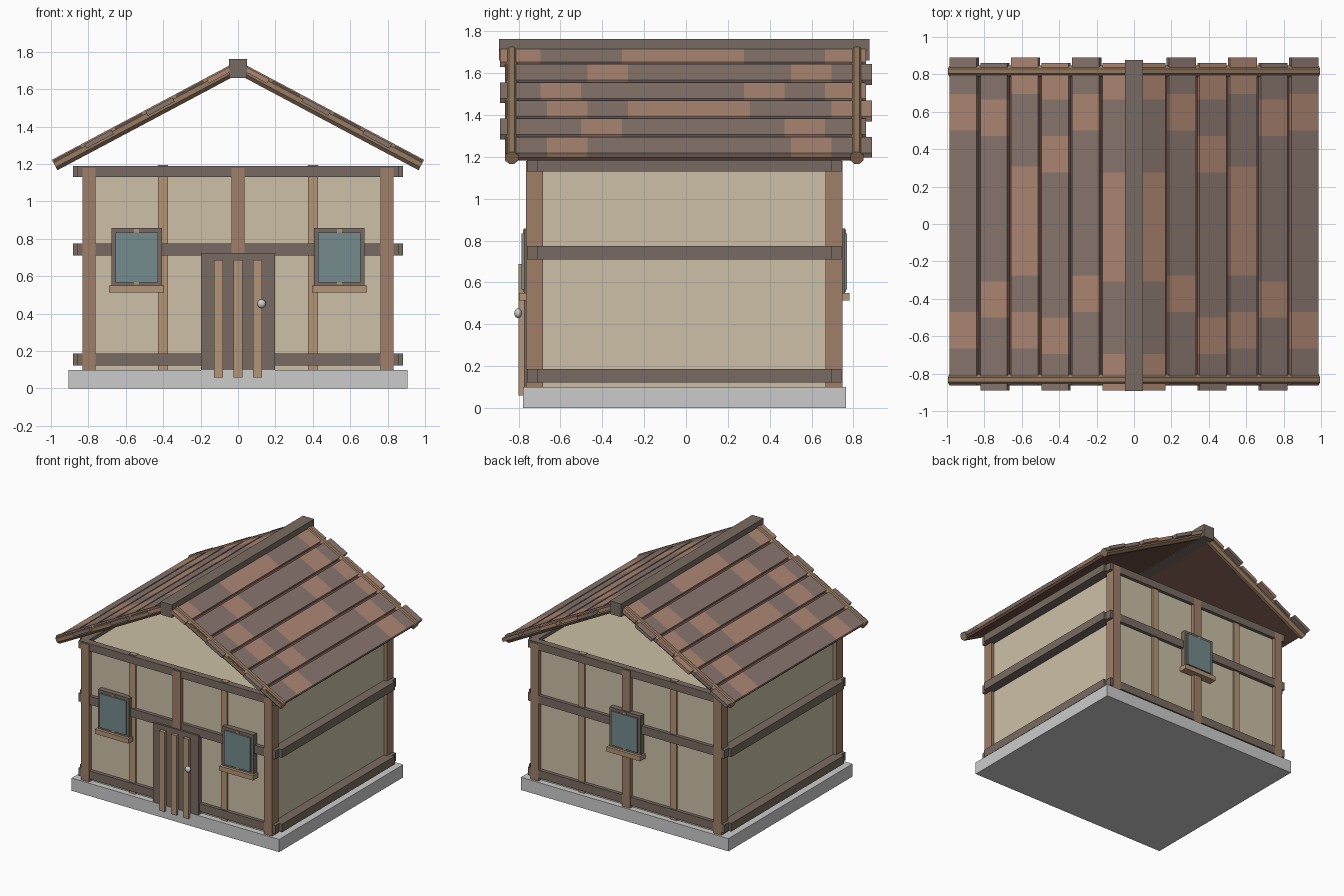
import bpy, bmesh, math
from mathutils import Matrix, Vector

if "Cube" in bpy.data.objects:
    bpy.data.objects.remove(bpy.data.objects["Cube"])

CY = -0.008                      # y centre of the house body
ANGLE = math.radians(28)         # roof pitch
APEX = 1.716


def material(name, r, g, b):
    m = bpy.data.materials.new(name)
    m.diffuse_color = [(c / 255) ** 2.2 for c in (r, g, b)] + [1]
    m.use_nodes = True
    m.node_tree.nodes["Principled BSDF"].inputs["Base Color"].default_value = m.diffuse_color
    return m


PLASTER = material("plaster", 203, 191, 165)
POST = material("post_wood", 158, 126, 104)
BEAM = material("dark_wood", 120, 107, 98)
STUD = material("light_wood", 178, 148, 118)
GLASS = material("glass", 116, 138, 140)
POLE = material("pole_wood", 150, 122, 98)
TILE_L = material("tile_light", 172, 134, 115)
TILE_D = material("tile_dark", 136, 117, 110)
UNDER = material("roof_underside", 105, 76, 68)


def add_box(bm, lo, hi, mat_index=0):
    lo, hi = Vector(lo), Vector(hi)
    m = Matrix.Translation((lo + hi) / 2) @ Matrix.Diagonal((*(hi - lo), 1))
    for v in bmesh.ops.create_cube(bm, size=1, matrix=m)["verts"]:
        for f in v.link_faces:
            f.material_index = mat_index


def finish(name, bm, mats=(), matrix=None):
    me = bpy.data.meshes.new(name)
    bm.to_mesh(me)
    bm.free()
    for m in mats:
        me.materials.append(m)
    ob = bpy.data.objects.new(name, me)
    bpy.context.collection.objects.link(ob)
    if matrix:
        ob.matrix_world = matrix
    return ob


def box(name, x, y, z, mat=None, matrix=None):
    """Box from (low, high) ranges on each axis."""
    bm = bmesh.new()
    add_box(bm, *zip(x, y, z))
    return finish(name, bm, [mat] if mat else [], matrix)


def face_box(name, side, x, d, z, mat=None):
    """Box on the front (-1) or back (+1); d is the distance range from the house centre."""
    y = sorted((CY + side * d[0], CY + side * d[1]))
    return box(name, x, y, z, mat)


# foundation and plaster walls
box("foundation", (-.905, .905), (CY - .772, CY + .772), (0, .10))
box("walls", (-.805, .805), (CY - .725, CY + .725), (.10, 1.165), PLASTER)

# timber frame
LEVELS = {"sill": (.123, .187), "middle": (.71, .775), "top": (1.13, 1.19)}
for side, end in ((-1, "front"), (1, "back")):
    for sx, lr in ((-1, "left"), (1, "right")):
        face_box(f"{end}_{lr}_corner_post", side, sorted((sx * .763, sx * .832)),
                 (.675, .756), (.10, 1.18), POST)
        face_box(f"{end}_{lr}_stud", side, (sx * .4 - .027, sx * .4 + .027),
                 (.70, .738), (.10, 1.195), STUD)
    face_box(f"{end}_centre_post", side, (-.035, .035), (.70, .757), (.10, 1.18), POST)
    for lv, z in LEVELS.items():
        face_box(f"{end}_{lv}_beam", side, (-.857, .857), (.70, .752), z, BEAM)
for sx, lr in ((-1, "left"), (1, "right")):
    for lv, z in LEVELS.items():
        box(f"{lr}_{lv}_beam", sorted((sx * .80, sx * .881)), (CY - .703, CY + .703), z, BEAM)


# windows with a sill
def window(name, side, x):
    face_box(name + "_frame", side, (x - .135, x + .135), (.72, .767), (.55, .858), BEAM)
    face_box(name + "_bar", side, (x - .013, x + .013), (.74, .772), (.555, .853), STUD)
    face_box(name + "_glass", side, (x - .114, x + .114), (.74, .778), (.567, .835), GLASS)
    face_box(name + "_sill", side, (x - .147, x + .147), (.72, .79), (.513, .55), STUD)


window("front_left_window", -1, -.542)
window("front_right_window", -1, .542)
window("back_window", 1, 0)

# door with planks and knob
face_box("door", -1, (-.197, .197), (.72, .767), (.10, .725), BEAM)
for i, x in enumerate((-.104, 0, .104)):
    face_box(f"door_plank_{i + 1}", -1, (x - .023, x + .023), (.762, .792), (.06, .688), STUD)
bm = bmesh.new()
bmesh.ops.create_uvsphere(bm, u_segments=12, v_segments=8, radius=1,
                          matrix=Matrix.Translation((.126, CY - .795, .453))
                          @ Matrix.Diagonal((.023, .018, .023, 1)))
for f in bm.faces:
    f.smooth = True
finish("door_knob", bm)

# roof: rows listed from eave to ridge, L = light tile, D = dark tile
ROWS = ["DLDDDDDLD", "DDLDDDDLD", "DLDLLLDDL", "DLDDDDLDL", "DDLDDDDLD", "LDDLLLDDL"]
C = math.cos(ANGLE)
for s, lr in ((1, "right"), (-1, "left")):
    frame = Matrix.Translation((0, 0, APEX)) @ Matrix.Rotation(s * ANGLE, 4, 'Y')

    def across(a, b):
        return sorted((s * a / C, s * b / C))

    box(f"{lr}_roof_board", across(.0, .968), (CY - .825, CY + .825), (-.022, .0), UNDER, frame)
    for r, pattern in enumerate(ROWS):
        mid = .902 - r * .1635
        x0, x1 = across(mid - .072, mid + .072)
        y0 = -.86 if r % 2 == 0 else -.89
        step = 1.75 / len(pattern)
        bm = bmesh.new()
        for i, kind in enumerate(pattern):
            add_box(bm, (x0, y0 + i * step, -.002), (x1, y0 + (i + 1) * step, .024), int(kind == "D"))
        finish(f"{lr}_tile_row_{r + 1}", bm, [TILE_L, TILE_D], frame)
    # round gable poles
    for y, end in ((CY - .825, "front"), (CY + .825, "back")):
        length = .98 / C
        bm = bmesh.new()
        bmesh.ops.create_cone(bm, cap_ends=True, segments=8, radius1=.034, radius2=.034, depth=length,
                              matrix=Matrix.Translation((s * length / 2, y, 0))
                              @ Matrix.Rotation(math.pi / 2, 4, 'Y')
                              @ Matrix.Rotation(math.pi / 8, 4, 'Z'))
        finish(f"{end}_{lr}_gable_pole", bm, [POLE], frame)

# ridge beam
box("ridge_beam", (-.049, .049), (CY - .886, CY + .886), (1.66, 1.763), BEAM)
